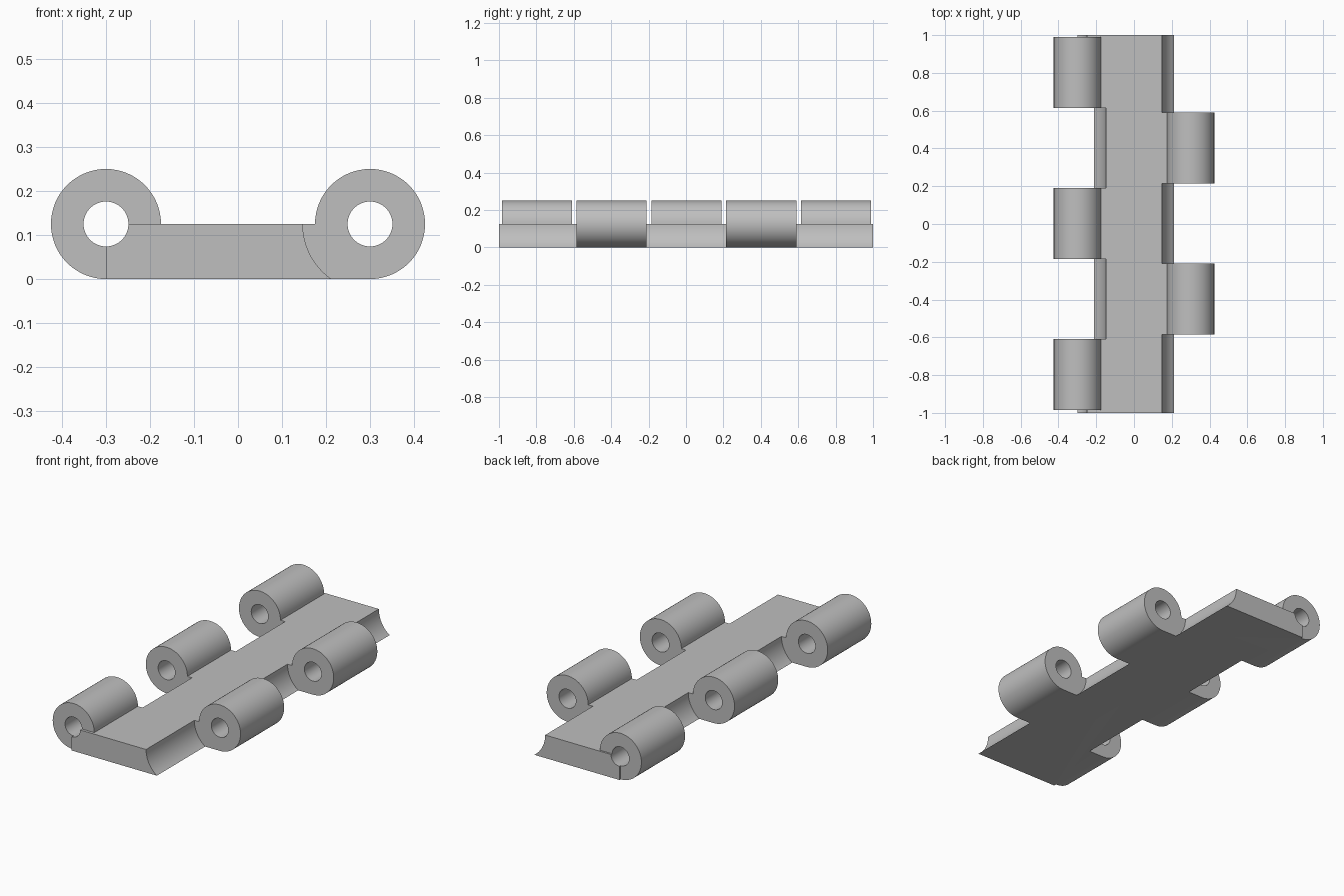
import bpy
from math import radians

cube = bpy.data.objects.get("Cube")
if cube:
    bpy.data.objects.remove(cube, do_unlink=True)

# Sizes
PIN_X = 0.3          # pin axis distance from the centre
THICK = 0.125        # leaf thickness, pin height and knuckle radius
HOLE_R = 0.051       # pin hole radius
CLEAR_R = 0.153      # radius of the recess for the mating knuckles
KNUCKLES = {
    -1: [(-0.985, -0.61), (-0.185, 0.19), (0.615, 0.99)],
    1: [(-0.585, -0.21), (0.215, 0.59)],
}
RECESSES = {
    -1: [(-0.61, -0.185), (0.19, 0.615)],
    1: [(-1.1, -0.585), (-0.21, 0.215), (0.59, 1.1)],
}

steel = bpy.data.materials.new("grey steel")
steel.use_nodes = True
grey = (0.52, 0.52, 0.52, 1)
steel.diffuse_color = grey
steel.node_tree.nodes["Principled BSDF"].inputs["Base Color"].default_value = grey


def rod(name, side, radius, span):
    """Cylinder along y on one of the two pin axes."""
    y0, y1 = span
    bpy.ops.mesh.primitive_cylinder_add(
        vertices=64, radius=radius, depth=y1 - y0,
        location=(side * PIN_X, (y0 + y1) / 2, THICK),
        rotation=(radians(90), 0, 0))
    obj = bpy.context.object
    obj.name = name
    obj.data.materials.append(steel)
    return obj


def combine(target, tool, operation):
    """Apply a boolean and remove the tool."""
    tool.hide_render = True
    mod = target.modifiers.new("boolean", 'BOOLEAN')
    mod.operation = operation
    mod.solver = 'EXACT'
    mod.object = tool
    bpy.context.view_layer.objects.active = target
    bpy.ops.object.modifier_apply(modifier=mod.name)
    bpy.data.objects.remove(tool, do_unlink=True)


# Flat leaf
bpy.ops.mesh.primitive_cube_add(size=1, location=(0, 0, THICK / 2))
leaf = bpy.context.object
leaf.name = "hinge_leaf"
leaf.scale = (2 * PIN_X, 2, THICK)
bpy.ops.object.transform_apply(location=True, rotation=False, scale=True)
leaf.data.materials.append(steel)

# Curved recesses, then knuckles, then the pin holes
for side in (-1, 1):
    for span in RECESSES[side]:
        combine(leaf, rod("recess_cutter", side, CLEAR_R, span), 'DIFFERENCE')
for side in (-1, 1):
    for span in KNUCKLES[side]:
        combine(leaf, rod("knuckle", side, THICK, span), 'UNION')
for side in (-1, 1):
    combine(leaf, rod("pin_hole_cutter", side, HOLE_R, (-1.1, 1.1)), 'DIFFERENCE')

# Smooth curved walls, sharp edges
bpy.ops.object.select_all(action='DESELECT')
leaf.select_set(True)
bpy.context.view_layer.objects.active = leaf
bpy.ops.object.shade_smooth_by_angle(angle=radians(25))
